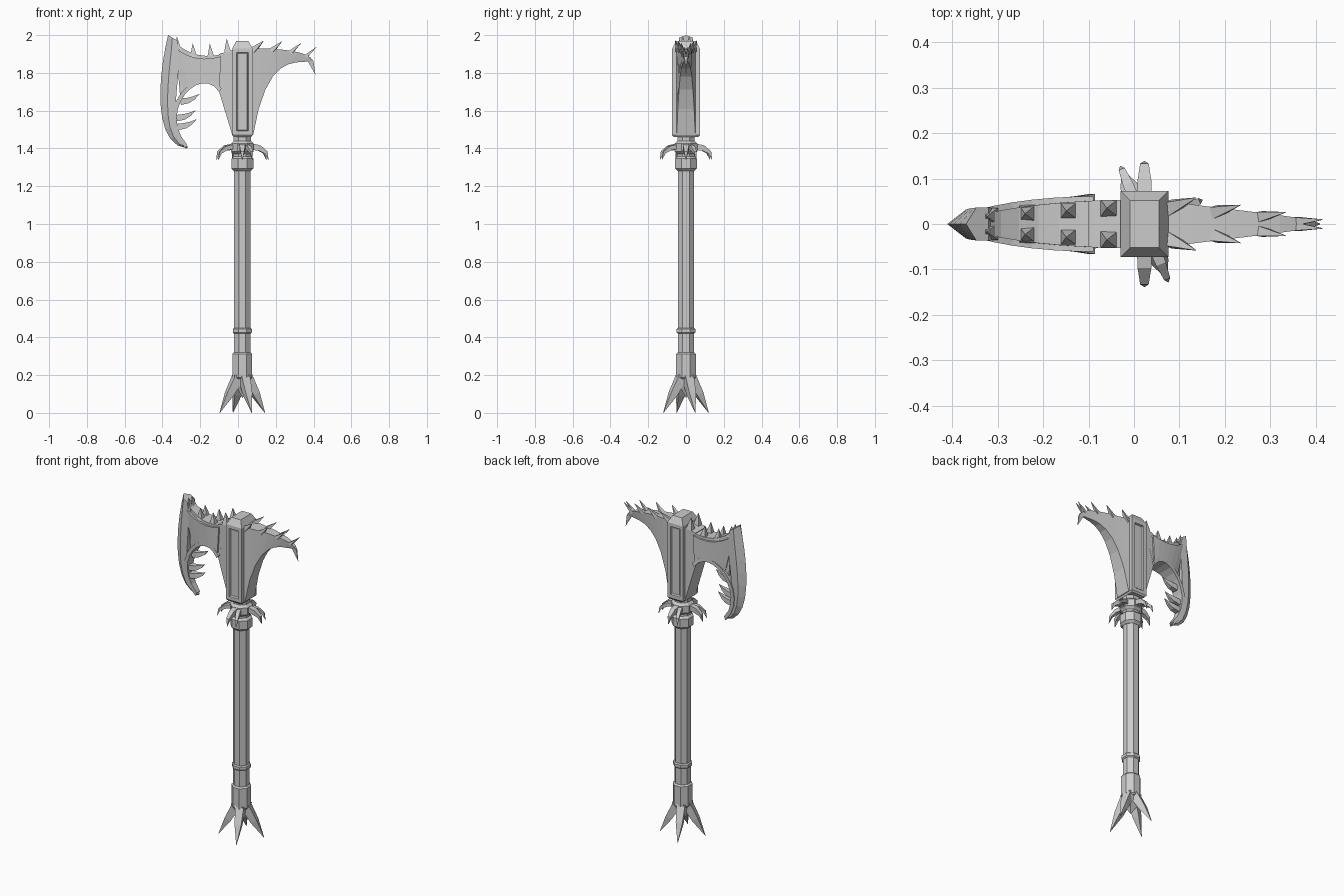
import bpy, bmesh
from math import sin, cos, tau, pi, radians
from mathutils import Vector

if "Cube" in bpy.data.objects:
    bpy.data.objects.remove(bpy.data.objects["Cube"], do_unlink=True)

SHAFT_X = .023
SIDES = (-1, 1)

steel = bpy.data.materials.new("grey_steel")
steel.use_nodes = True
steel.diffuse_color = (.6, .6, .6, 1)
shader = steel.node_tree.nodes["Principled BSDF"]
shader.inputs["Base Color"].default_value = steel.diffuse_color


def finish(name, bm):
    bmesh.ops.recalc_face_normals(bm, faces=bm.faces)
    mesh = bpy.data.meshes.new(name)
    bm.to_mesh(mesh)
    bm.free()
    mesh.materials.append(steel)
    bpy.context.collection.objects.link(bpy.data.objects.new(name, mesh))


def loft(bm, rings):
    """Skin equal-length rings of points and cap both ends."""
    rows = [[bm.verts.new(point) for point in ring] for ring in rings]
    count = len(rows[0])
    for lower, upper in zip(rows, rows[1:]):
        for i in range(count):
            j = (i + 1) % count
            bm.faces.new((lower[i], lower[j], upper[j], upper[i]))
    bm.faces.new(rows[0])
    bm.faces.new(rows[-1])


def bezier(steps, *controls):
    """Points along a cubic curve in the x-z plane."""
    result = []
    for i in range(steps):
        points = [Vector(c) for c in controls]
        while len(points) > 1:
            points = [p.lerp(q, i / (steps - 1)) for p, q in zip(points, points[1:])]
        result.append(points[0])
    return result


def slab(name, tops, bottoms, thickness):
    """Plate between two x-z curves; thickness is a rule over the fraction along."""
    pairs = list(zip(tops, bottoms))
    rings = []
    for i, (top, bottom) in enumerate(pairs):
        t = thickness(i / (len(pairs) - 1))
        rings.append([(p[0], side * t, p[1])
                      for p, side in ((top, -1), (top, 1), (bottom, 1), (bottom, -1))])
    bm = bmesh.new()
    loft(bm, rings)
    finish(name, bm)


def band(name, low, high, radius, taper):
    """Eight-sided band on the shaft axis with sloped ends."""
    slope = min(taper, (high - low) / 3)
    angles = [tau * (i + .5) / 8 for i in range(8)]
    rings = []
    for r, z in ((radius - taper, low), (radius, low + slope),
                 (radius, high - slope), (radius - taper, high)):
        r /= cos(pi / 8)
        rings.append([(SHAFT_X + r * cos(a), r * sin(a), z) for a in angles])
    bm = bmesh.new()
    loft(bm, rings)
    finish(name, bm)


def horn(bm, path, radius):
    """Four-sided spike that narrows along a path."""
    path = [Vector(p) for p in path]
    last = len(path) - 1
    rings = []
    for i, point in enumerate(path):
        turn = (path[min(i + 1, last)] - path[max(i - 1, 0)]).to_track_quat('Z', 'Y')
        r = max(radius * (1 - (i / last) ** 2), .001)
        rings.append([point + turn @ Vector((r * cos(a), r * sin(a), 0))
                      for a in (tau * (k + .5) / 4 for k in range(4))])
    loft(bm, rings)


def claw_ring(name, start_angle, rule, radius, steps):
    """Four claws round the shaft; the rule gives distance and height."""
    bm = bmesh.new()
    for k in range(4):
        a = radians(start_angle) + tau * k / 4
        path = [rule(i / steps) for i in range(steps + 1)]
        horn(bm, [(SHAFT_X + r * cos(a), r * sin(a), z) for r, z in path], radius)
    finish(name, bm)


# Handle
band("shaft", .25, 1.32, .043, 0)
band("shaft_ring", .42, .45, .05, .006)
band("pommel_grip", .18, .32, .052, .008)
band("collar_bulge", 1.28, 1.36, .058, .014)
band("collar_neck", 1.34, 1.48, .046, 0)
band("collar_flange", 1.37, 1.44, .06, .014)

# Pommel core and claws
bm = bmesh.new()
horn(bm, [(SHAFT_X, 0, z) for z in (.2, .14, .08)], .06)
finish("pommel_core", bm)
claw_ring("pommel_claws", 22.5, lambda s: (.02 + .11 * s, .2 * (1 - s)), .036, 2)


# Collar claws arch outward, then drop
def arching(s):
    return .045 + .093 * sin(s * pi / 2), 1.41 - .07 * s ** 2


claw_ring("collar_claws", 0, arching, .024, 3)
claw_ring("small_collar_claws", 22.5, arching, .018, 3)

# Head housing: chamfered ends and a recessed slot on both broad sides
bm = bmesh.new()
loft(bm, [[(SHAFT_X + .053 * x, .073 * y, z)
           for x, y in ((-1, -1), (1, -1), (1, 1), (-1, 1))] for z in (1.47, 1.93)])
bmesh.ops.recalc_face_normals(bm, faces=bm.faces)
slots = [f for f in bm.faces if abs(f.normal.y) > .9]
roof = [f for f in bm.faces if f.normal.z > .9]
floor = [f for f in bm.faces if f.normal.z < -.9]
bmesh.ops.inset_individual(bm, faces=roof, thickness=.03, depth=.04)
bmesh.ops.inset_individual(bm, faces=floor, thickness=.01, depth=.01)
bmesh.ops.inset_individual(bm, faces=slots, thickness=.03)
bmesh.ops.inset_individual(bm, faces=slots, thickness=.006, depth=-.012)
bmesh.ops.inset_individual(bm, faces=slots, thickness=.003, depth=.005)
finish("head_housing", bm)

# Web joining the housing to the blade, with thicker side panels
arch = bezier(13, (-.1, 1.7), (-.2, 1.85), (-.43, 1.6), (-.27, 1.42))
web_top = bezier(8, (-.03, 1.92), (-.13, 1.87), (-.25, 1.88), (-.33, 1.96))
slab("throat", [(0, 1.92), (-.03, 1.92), (-.1, 1.9)],
     [(0, 1.47), (-.03, 1.47), (-.1, 1.7)], lambda s: .055 - .004 * s)
slab("blade_web", web_top, arch, lambda s: .052 - .03 * s ** 2)
slab("web_panels", [p - Vector((.015, .015)) for p in web_top[1:]], arch,
     lambda s: .061 - .03 * s ** 2)

# Raised rim round the hook
centre = Vector((-.2, 1.58))
slab("inner_rim", [p + (p - centre).normalized() * .022 for p in arch], arch,
     lambda s: .066 - .05 * s)

# Crescent blade: flat cheek, then a bevel down to the cutting edge
edge = bezier(11, (-.37, 2), (-.42, 1.8), (-.46, 1.42), (-.27, 1.4))
back = bezier(11, (-.32, 1.97), (-.28, 1.85), (-.4, 1.45), (-.265, 1.41))
rings = []
for i, (outer, inner) in enumerate(zip(edge, back)):
    cheek = outer.lerp(inner, .45)
    t = .036 - .03 * (i / 10) ** 2
    rings.append([(inner.x, -t, inner.y), (cheek.x, -t, cheek.y), (outer.x, 0, outer.y),
                  (cheek.x, t, cheek.y), (inner.x, t, inner.y)])
bm = bmesh.new()
loft(bm, rings)
finish("crescent_blade", bm)

# Curved teeth inside the hook
bm = bmesh.new()
for base in (arch[7], arch[9], arch[10]):
    horn(bm, [(base.x + .1 * s, 0, base.y + .04 * s ** 2) for s in (0, .4, .7, 1)], .024)
finish("hook_teeth", bm)

# Rear beak sweeping out to a hooked tip
beak_top = bezier(9, (.08, 1.93), (.2, 1.93), (.38, 1.92), (.4, 1.86))
beak_under = bezier(9, (.08, 1.47), (.15, 1.9), (.3, 1.85), (.37, 1.86))
tip = (.41, 1.79)
slab("rear_beak", [(.05, 1.93), *beak_top, tip], [(.05, 1.47), *beak_under, tip],
     lambda s: .055 * (1 - s) ** 1.2 + .001)

# Paired spikes along the top, leaning outward at the rear
bm = bmesh.new()
for i, (front, rear) in enumerate(zip(web_top[::2], beak_top[::2])):
    for side in SIDES:
        y = side * (.035 - .006 * i)
        x = front.x - .025
        horn(bm, [(x, y, front.y - .01), (x - .005, y, front.y + .06)], .026)
        y = side * (.036 - .01 * i)
        horn(bm, [(rear.x, y, rear.y - .01), (rear.x + .056, y * 1.6, rear.y + .04)],
             .022 - .003 * i)
finish("top_spikes", bm)
